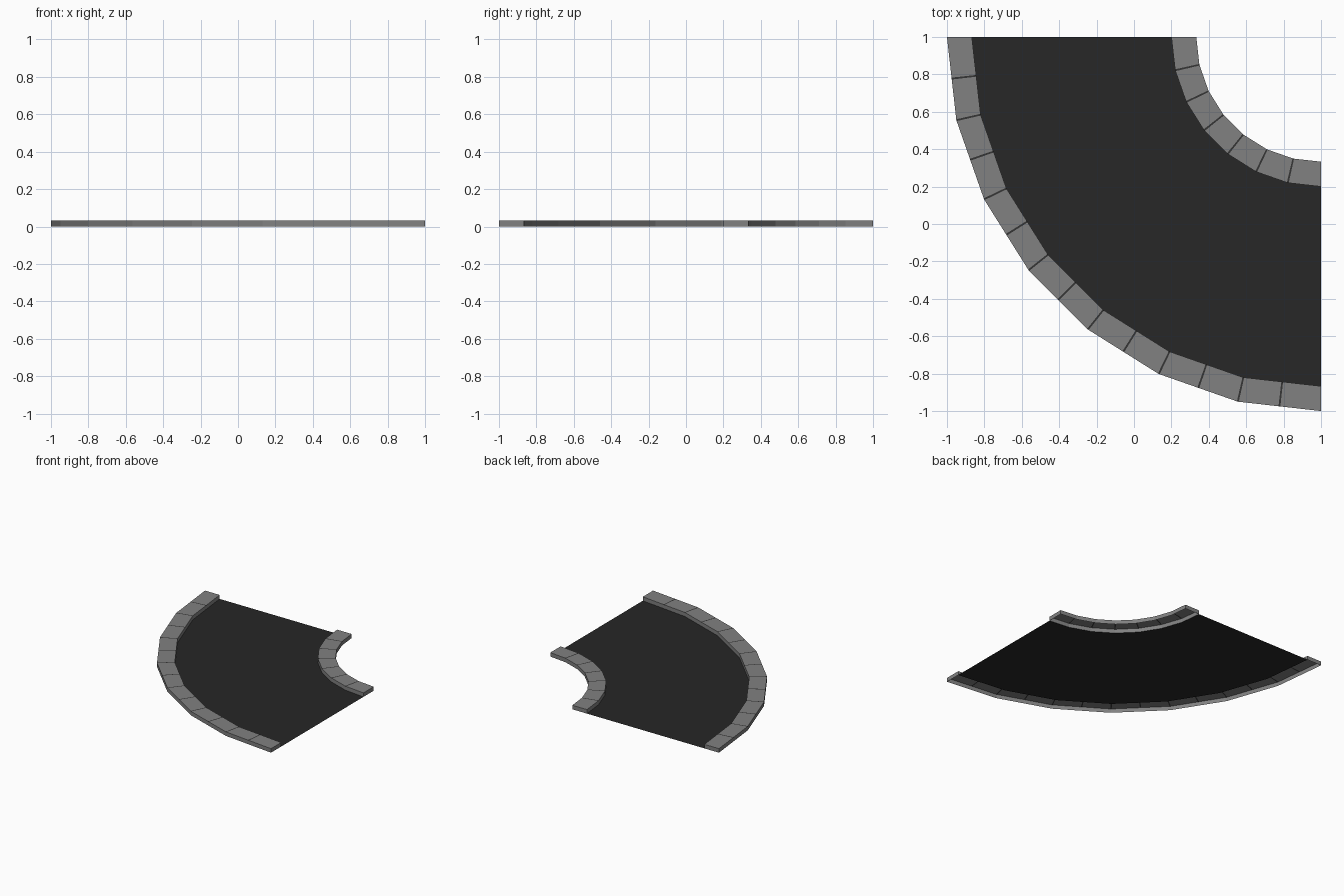
import bpy, bmesh, math
from mathutils import Vector

if "Cube" in bpy.data.objects:
    bpy.data.objects.remove(bpy.data.objects["Cube"])

SEGS = 7            # flat facets in the quarter turn
H = 0.033           # curb height
CENTRE = Vector((1, 1, 0))


def material(name, v):
    m = bpy.data.materials.new(name)
    m.diffuse_color = (v, v, v, 1)
    m.use_nodes = True
    m.node_tree.nodes["Principled BSDF"].inputs["Base Color"].default_value = m.diffuse_color
    return m


stone = material("curb_grey", 0.22)
dark = material("joint_dark", 0.035)
asphalt = material("asphalt", 0.02)


def corner(r, k):
    a = math.pi / 2 * k / SEGS
    return CENTRE - r * Vector((math.cos(a), math.sin(a), 0))


def on_arc(r, t, z):
    """Point on the faceted arc, t counted in facets."""
    k = min(int(t), SEGS - 1)
    p = corner(r, k).lerp(corner(r, k + 1), t - k)
    return Vector((p.x, p.y, z))


def finish(name, bm, mats):
    me = bpy.data.meshes.new(name)
    bm.to_mesh(me)
    bm.free()
    for m in mats:
        me.materials.append(m)
    ob = bpy.data.objects.new(name, me)
    bpy.context.collection.objects.link(ob)


def curb(name, r_in, r_out, blocks, joint):
    """Open-bottomed curb with thin dark joints between the stones on top."""
    half = joint / 2 / (2 * r_out * math.sin(math.pi / 4 / SEGS))
    joints = [SEGS * i / blocks for i in range(1, blocks)]
    ts = sorted({0.0, float(SEGS)} | {j + d for j in joints for d in (-half, 0, half)}
                | {float(k) for k in range(SEGS + 1)})
    bm = bmesh.new()
    # profile across the curb: outer foot, outer top, inner top, inner foot
    prof = [(r_out, 0), (r_out, H), (r_in, H), (r_in, 0)]
    rows = [[bm.verts.new(on_arc(r, t, z)) for r, z in prof] for t in ts]
    for i, (a, b) in enumerate(zip(rows, rows[1:])):
        mid = (ts[i] + ts[i + 1]) / 2
        is_joint = any(abs(mid - j) < half for j in joints)
        for n in range(3):
            f = bm.faces.new((a[n], b[n], b[n + 1], a[n + 1]))
            f.material_index = int(n == 1 and is_joint)
    # end caps
    bm.faces.new(rows[0])
    bm.faces.new(rows[-1][::-1])
    bm.normal_update()
    if sum(f.normal.z for f in bm.faces) < 0:
        bmesh.ops.reverse_faces(bm, faces=bm.faces[:])
    finish(name, bm, [stone, dark])


curb("outer_curb", 1.867, 2.0, 14, 0.01)
curb("inner_curb", 0.667, 0.8, 7, 0.01)

# road surface, a single sheet between the curbs
bm = bmesh.new()
rows = [[bm.verts.new(corner(r, k)) for r in (0.8, 1.867)] for k in range(SEGS + 1)]
for a, b in zip(rows, rows[1:]):
    bm.faces.new((a[0], a[1], b[1], b[0]))
bm.normal_update()
for f in bm.faces:
    if f.normal.z < 0:
        f.normal_flip()
finish("road_surface", bm, [asphalt])
